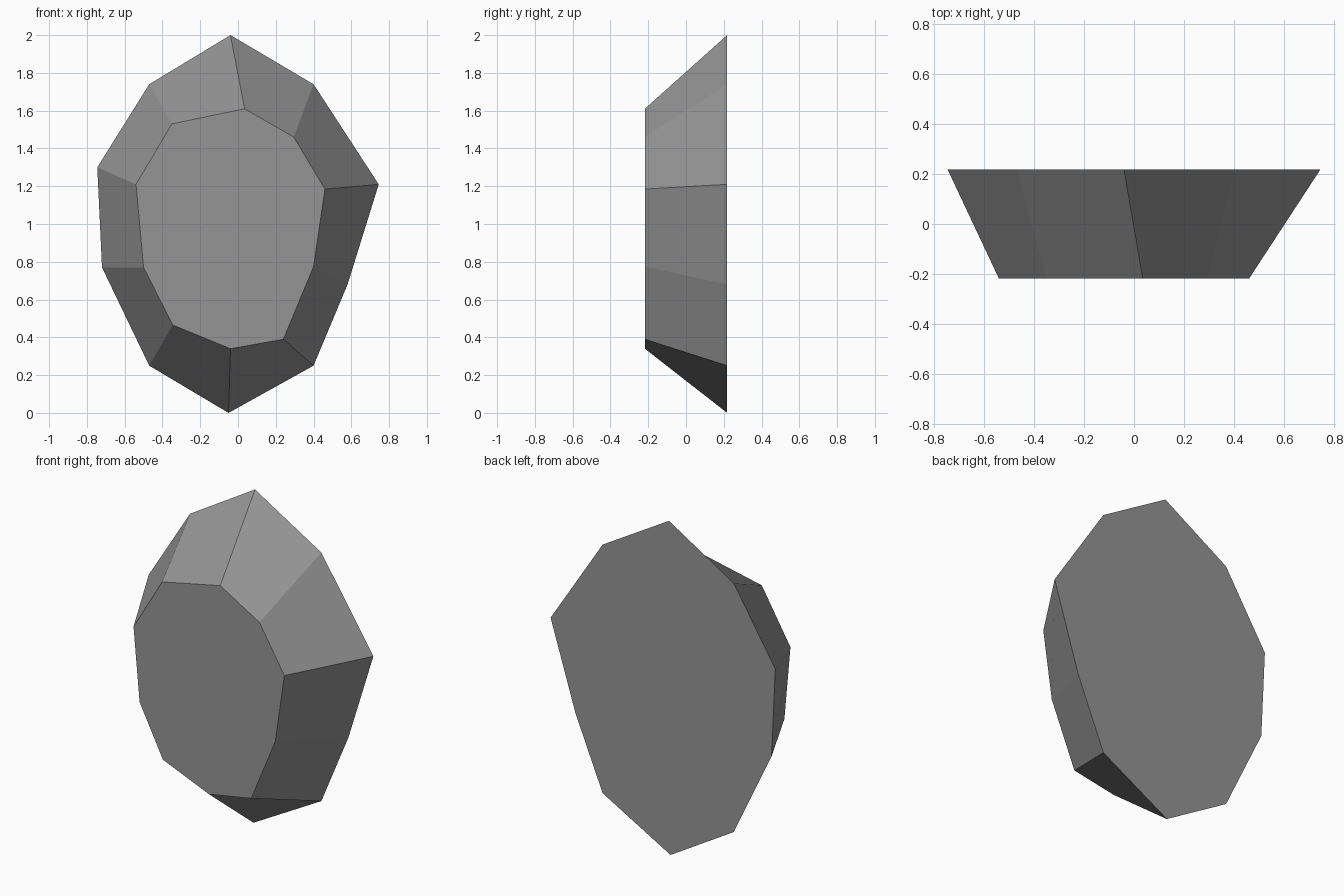
import bpy
import bmesh

cube = bpy.data.objects.get("Cube")
if cube:
    bpy.data.objects.remove(cube, do_unlink=True)

# Stone colour
stone = bpy.data.materials.new("stone_grey")
stone.use_nodes = True
grey = (0.3, 0.3, 0.3, 1.0)
stone.diffuse_color = grey
stone.node_tree.nodes["Principled BSDF"].inputs["Base Color"].default_value = grey

# Matching outlines (x, z): wide flat back and smaller front facet
HALF_DEPTH = 0.218
back_outline = [(-0.04, 2.0), (0.40, 1.74), (0.745, 1.21), (0.58, 0.68), (0.40, 0.25),
                (-0.05, 0.0), (-0.47, 0.25), (-0.72, 0.77), (-0.745, 1.30), (-0.47, 1.74)]
front_outline = [(0.035, 1.61), (0.295, 1.46), (0.46, 1.185), (0.40, 0.775), (0.24, 0.39),
                 (-0.04, 0.34), (-0.345, 0.465), (-0.50, 0.77), (-0.54, 1.21), (-0.35, 1.53)]

# Faceted stone: two caps joined by sloping sides
bm = bmesh.new()
back = [bm.verts.new((x, HALF_DEPTH, z)) for x, z in back_outline]
front = [bm.verts.new((x, -HALF_DEPTH, z)) for x, z in front_outline]
bm.faces.new(back)
bm.faces.new(front)
for i in range(len(back)):
    j = (i + 1) % len(back)
    bm.faces.new((back[i], back[j], front[j], front[i]))
bmesh.ops.recalc_face_normals(bm, faces=bm.faces)

mesh = bpy.data.meshes.new("faceted_stone")
bm.to_mesh(mesh)
bm.free()
mesh.materials.append(stone)
bpy.context.collection.objects.link(bpy.data.objects.new("faceted_stone", mesh))
